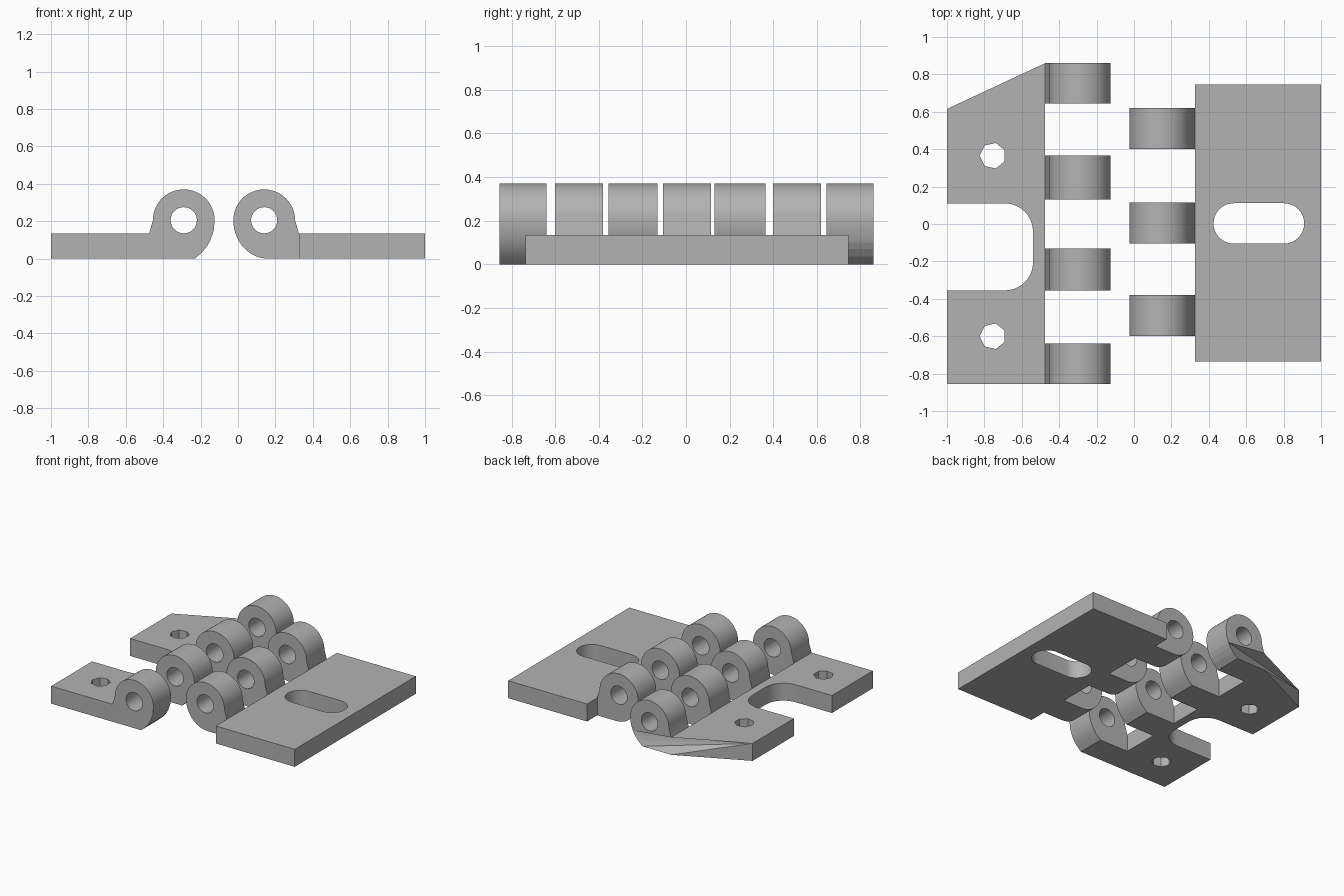
import bpy, bmesh
from math import cos, sin, pi, radians
from mathutils import Matrix

cube = bpy.data.objects.get("Cube")
if cube:
    bpy.data.objects.remove(cube, do_unlink=True)

steel = bpy.data.materials.new("plain_grey")
steel.use_nodes = True
steel.diffuse_color = (0.45, 0.45, 0.45, 1)
steel.node_tree.nodes["Principled BSDF"].inputs["Base Color"].default_value = (0.45, 0.45, 0.45, 1)

THICK = 0.135      # leaf thickness
PIN_Z = 0.205      # pin axis height
BARREL_R = 0.165
PIN_R = 0.07


def arc(cx, cy, rx, ry, start, end, n):
    """Points on an elliptical arc, in degrees, both ends included."""
    angles = [radians(start + (end - start) * i / n) for i in range(n + 1)]
    return [(cx + rx * cos(a), cy + ry * sin(a)) for a in angles]


def ring(cx, cy, r, n, start=0):
    return arc(cx, cy, r, r, start, start + 360, n)[:-1]


def add_object(name, bm):
    bmesh.ops.recalc_face_normals(bm, faces=bm.faces)
    mesh = bpy.data.meshes.new(name)
    bm.to_mesh(mesh)
    bm.free()
    mesh.materials.append(steel)
    obj = bpy.data.objects.new(name, mesh)
    bpy.context.collection.objects.link(obj)
    return obj


def slab(name, loops, depth, matrix, smooth_angle=30):
    """Fill an outline with holes and thicken it about its own plane."""
    bm = bmesh.new()
    for loop in loops:
        verts = [bm.verts.new((x, y, 0)) for x, y in loop]
        for a, b in zip(verts, verts[1:] + verts[:1]):
            bm.edges.new((a, b))
    bmesh.ops.triangle_fill(bm, use_beauty=True, edges=bm.edges[:], normal=(0, 0, 1))
    obj = add_object(name, bm)
    solid = obj.modifiers.new("thickness", 'SOLIDIFY')
    solid.thickness = depth
    solid.offset = 0
    bpy.ops.object.select_all(action='DESELECT')
    obj.select_set(True)
    bpy.context.view_layer.objects.active = obj
    bpy.ops.object.modifier_apply(modifier=solid.name)
    obj.data.transform(matrix)
    bpy.ops.object.shade_smooth_by_angle(angle=radians(smooth_angle))
    return obj


def leaf(name, loops):
    return slab(name, loops, THICK, Matrix.Translation((0, 0, THICK / 2)))


def knuckle(name, outline, pin_x, y0, y1):
    """Extrude an x-z barrel profile with its pin hole along y."""
    matrix = Matrix.Translation((0, (y0 + y1) / 2, 0)) @ Matrix.Rotation(pi / 2, 4, 'X')
    return slab(name, [outline, ring(pin_x, PIN_Z, PIN_R, 32)], y1 - y0, matrix)


# Notched leaf with two seven-sided screw holes
EDGE = -0.475
notch = (arc(-0.69, -0.205, 0.15, 0.15, -90, 0, 10)
         + arc(-0.69, -0.04, 0.15, 0.15, 0, 90, 10))
outline = ([(-1, -0.855), (-1, -0.355)] + notch
           + [(-1, 0.11), (-1, 0.5), (EDGE, 0.645), (EDGE, -0.855)])
leaf("notched_leaf", [outline] + [ring(-0.755, y, 0.07, 7, 180) for y in (0.365, -0.6)])

# Slotted leaf
slot = (arc(0.802, 0.003, 0.108, 0.108, -90, 90, 16)
        + arc(0.533, 0.003, 0.108, 0.108, 90, 270, 16))
leaf("slotted_leaf", [[(0.325, -0.735), (1, -0.735), (1, 0.745), (0.325, 0.745)], slot])

# Barrels of the notched leaf
PIN_A = -0.29
crown = [(EDGE, THICK)] + arc(PIN_A, PIN_Z, BARREL_R, BARREL_R, 180, 0, 32) + [(-0.13, 0.15)]
under = [(-0.147, 0.1), (-0.163, 0.07), (-0.19, 0.035), (-0.23, 0), (EDGE, 0)]
for i, (y0, y1) in enumerate([(-0.855, -0.64), (-0.355, -0.13), (0.13, 0.365)]):
    knuckle(f"notched_leaf_knuckle_{i + 1}", crown + under, PIN_A, y0, y1)
knuckle("notched_leaf_knuckle_4", crown + under[:1], PIN_A, 0.645, 0.86)

# Tapered back corner, with a cap fanning from the leaf corner to the last barrel
bm = bmesh.new()
section = [(EDGE, THICK)] + under
near = [bm.verts.new((x, 0.645, z)) for x, z in section]
far = [bm.verts.new((x, 0.86, z)) for x, z in section]
near_top, near_low = [bm.verts.new((-1, 0.5, z)) for z in (THICK, 0)]
far_top, far_low = [bm.verts.new((-1, 0.615, z)) for z in (THICK, 0)]
bm.faces.new(near)
bm.faces.new((near_top, near[0], near[-1], near_low))
near_ring = [near_top] + near + [near_low]
far_ring = [far_top] + far + [far_low]
for i in range(len(near_ring)):
    j = (i + 1) % len(near_ring)
    bm.faces.new((near_ring[i], near_ring[j], far_ring[j], far_ring[i]))
for a, b in zip(far_ring[1:], far_ring[2:]):
    bm.faces.new((far_top, a, b))
add_object("tapered_corner", bm)

# Barrels of the slotted leaf
PIN_B = 0.14
barrel = ([(0.325, THICK)] + arc(PIN_B, PIN_Z, BARREL_R, BARREL_R, 0, 180, 32)
          + arc(0.16, PIN_Z, 0.185, PIN_Z, 180, 270, 14)[1:] + [(0.325, 0)])
for i, (y0, y1) in enumerate([(-0.6, -0.38), (-0.105, 0.115), (0.4, 0.62)]):
    knuckle(f"slotted_leaf_knuckle_{i + 1}", barrel, PIN_B, y0, y1)
